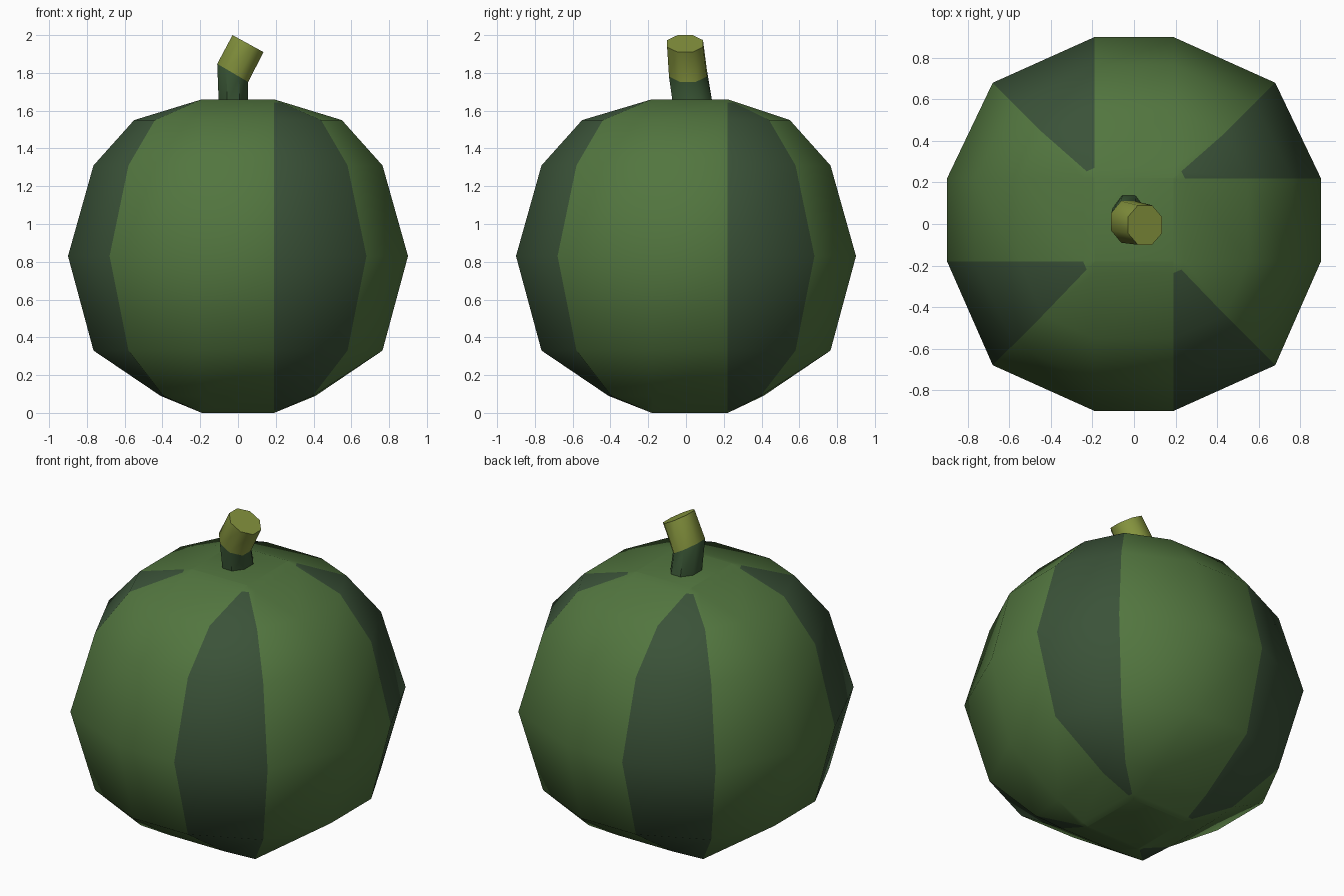
import bpy, math
from mathutils import Vector

if "Cube" in bpy.data.objects:
    bpy.data.objects.remove(bpy.data.objects["Cube"])


def material(name, rgb):
    m = bpy.data.materials.new(name)
    m.diffuse_color = (*rgb, 1)
    m.use_nodes = True
    m.node_tree.nodes["Principled BSDF"].inputs["Base Color"].default_value = m.diffuse_color
    return m


green = material("melon green", (0.085, 0.18, 0.05))
dark = material("dark stripe green", (0.043, 0.085, 0.04))
stem_green = material("stem green", (0.043, 0.095, 0.037))
olive = material("olive stem tip", (0.235, 0.295, 0.048))


def loft(name, rings, mats, rule):
    """Skin equal-length rings, cap both ends, colour by rule(row, column)."""
    n = len(rings[0])
    verts = [p for r in rings for p in r]
    faces, idx = [], []
    for r in range(len(rings) - 1):
        for c in range(n):
            a, b = r * n + c, r * n + (c + 1) % n
            faces.append((a, b, b + n, a + n))
            idx.append(rule(r, c))
    faces.append(tuple(range(n))[::-1])
    faces.append(tuple(range(len(verts) - n, len(verts))))
    idx += [rule(0, 0), rule(len(rings) - 2, 0)]
    me = bpy.data.meshes.new(name)
    me.from_pydata(verts, [], faces)
    for m in mats:
        me.materials.append(m)
    for p, i in zip(me.polygons, idx):
        p.material_index = i
    ob = bpy.data.objects.new(name, me)
    bpy.context.collection.objects.link(ob)
    return ob


# Melon body: four flat panels joined by diagonal corners
X, Y0, Y1 = 0.19, -0.18, 0.22


def ring(z, o, d):
    pts = [(-X, -o), (X, -o), (d, -d), (o, Y0), (o, Y1), (d, d),
           (X, o), (-X, o), (-d, d), (-o, Y1), (-o, Y0), (-d, -d)]
    return [Vector((x, y, z)) for x, y in pts]


def square(z):
    e = 0.001  # keeps the corner points distinct
    pts = [(-X, Y0 - e), (X, Y0 - e), (X + e / 2, Y0 - e / 2), (X + e, Y0),
           (X + e, Y1), (X + e / 2, Y1 + e / 2), (X, Y1 + e), (-X, Y1 + e),
           (-X - e / 2, Y1 + e / 2), (-X - e, Y1), (-X - e, Y0), (-X - e / 2, Y0 - e / 2)]
    return [Vector((x, y, z)) for x, y in pts]


def blend(a, b, t):
    return [p.lerp(q, t) for p, q in zip(a, b)]


low, high = ring(0.09, 0.41, 0.395), ring(1.55, 0.55, 0.44)
bottom, top = square(0), square(1.66)
rings = [bottom, blend(bottom, low, 0.15), low, ring(0.33, 0.765, 0.58),
         ring(0.83, 0.9, 0.68), ring(1.31, 0.765, 0.58), high,
         blend(top, high, 0.15), top]
last = len(rings) - 2
body = loft("melon_body", rings, [green, dark],
            lambda r, c: int(c % 3 == 1 and 0 < r < last))
for p in body.data.polygons:
    p.use_smooth = True


# Bent eight-sided stem with an olive tip
def octagon(centre, ux, uz, ry):
    k = 1 / math.cos(math.pi / 8)
    out = []
    for i in range(8):
        a = (i + 0.5) * math.pi / 4
        out.append(Vector(centre) + Vector((ux * math.cos(a) * k, ry * math.sin(a) * k,
                                            uz * math.cos(a) * k)))
    return out


stem = loft("stem", [octagon((-0.024, 0.035, 1.64), 0.078, 0, 0.105),
                     octagon((-0.028, 0.01, 1.80), 0.082, -0.048, 0.10),
                     octagon((0.053, -0.005, 1.955), 0.082, -0.045, 0.095)],
            [stem_green, olive], lambda r, c: r)
bpy.ops.object.select_all(action='DESELECT')
stem.select_set(True)
bpy.context.view_layer.objects.active = stem
bpy.ops.object.shade_smooth_by_angle(angle=math.radians(50))
